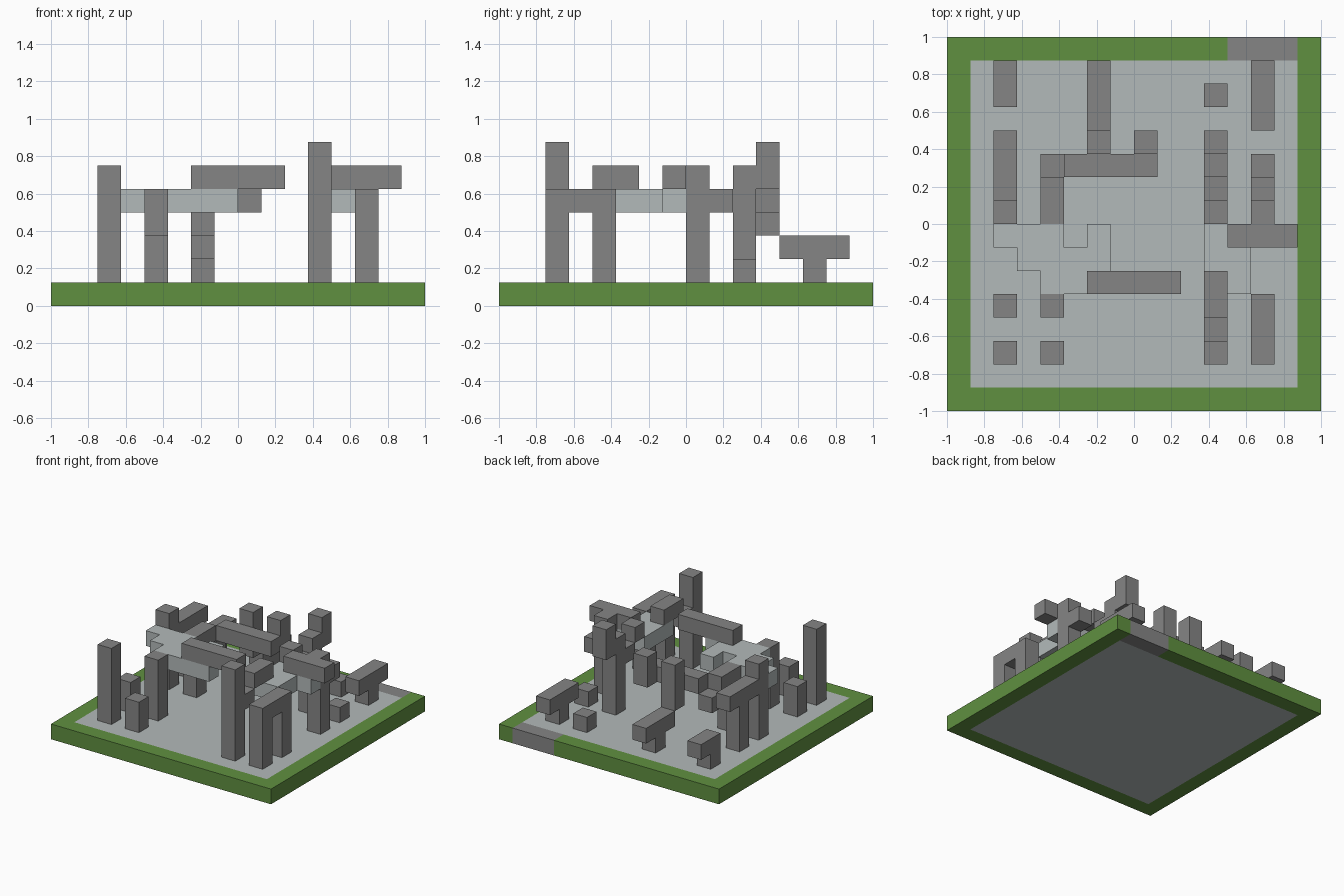
import bpy, bmesh
from mathutils import Matrix, Vector

if "Cube" in bpy.data.objects:
    bpy.data.objects.remove(bpy.data.objects["Cube"], do_unlink=True)

U = 0.125  # side of one block


def material(name, rgb):
    m = bpy.data.materials.new(name)
    m.use_nodes = True
    m.diffuse_color = (*rgb, 1)
    m.node_tree.nodes["Principled BSDF"].inputs["Base Color"].default_value = (*rgb, 1)
    return m


GREEN = material("grass green", (0.117, 0.279, 0.051))
LIGHT = material("pale stone", (0.45, 0.49, 0.49))
DARK = material("dark stone", (0.235, 0.235, 0.235))


def part(name, mat, *boxes):
    """Each box is (column, row, level) with a block index or an inclusive span."""
    bm = bmesh.new()
    for box in boxes:
        spans = [(s, s) if isinstance(s, int) else s for s in box]
        low = Vector([s[0] for s in spans])
        high = Vector([s[1] + 1 for s in spans])
        mid = ((low + high) / 2 - Vector((8, 8, 0))) * U
        size = (high - low) * U
        bmesh.ops.create_cube(bm, size=1, matrix=Matrix.LocRotScale(mid, None, size))
    me = bpy.data.meshes.new(name)
    bm.to_mesh(me)
    bm.free()
    me.materials.append(mat)
    ob = bpy.data.objects.new(name, me)
    bpy.context.collection.objects.link(ob)


# Ground slab, rim and gateway
part("floor", LIGHT, ((1, 14), (1, 14), 0))
part("rim", GREEN, ((0, 15), 0, 0), (0, (1, 15), 0), (15, (1, 15), 0), ((1, 11), 15, 0))
part("gateway", DARK, ((12, 14), 15, 0))

# Raised platforms
part("right_platform", LIGHT, ((2, 4), 7, 4), (6, 7, 4), ((3, 6), 6, 4), ((4, 7), 5, 4))
part("left_platform", LIGHT, (11, (5, 7), 4), (12, (5, 7), 4), (13, 7, 4))

# Free-standing pillars: column, row, top level
for n, (i, j, top) in enumerate([(2, 2, 5), (2, 4, 2), (4, 2, 2), (4, 4, 4), (11, 13, 1), (13, 10, 1)]):
    part(f"pillar_{n + 1}", DARK, (i, j, (1, top)))

# Low T-shaped posts along the back
part("right_back_post", DARK, (2, 13, 1), (2, (13, 14), 2))
for name, i in (("middle", 6), ("left", 13)):
    part(name + "_back_post", DARK, (i, 13, 1), (i, (12, 14), 2))

# Outer right frame
part("right_frame", DARK, (2, 8, (1, 5)), (2, (9, 11), 4), (2, 10, (1, 3)))

# Central beams and their hanging blocks
part("beam_support", DARK, (4, 8, (1, 3)), (4, (8, 9), 4), (4, 10, 3))
part("rear_beam", DARK, ((5, 8), 10, 4))
part("hanging_blocks", DARK, (6, 11, (3, 5)), (8, 11, (4, 5)))
part("front_beam", DARK, ((6, 9), 5, 5))

# Left side towers and stepping blocks
part("front_tower", DARK, (11, 2, (1, 6)), (11, 3, 4), (11, (4, 5), 5))
part("back_tower", DARK, (11, 10, (1, 5)), (11, 11, (5, 6)), (11, 9, 4), (11, 8, 5))

# Outer left arch and crossbar post
part("left_arch", DARK, (13, 2, (1, 4)), (13, 4, (1, 4)), (13, 3, 4))
part("left_post", DARK, (13, 8, (1, 5)), (13, 9, 4))
part("left_crossbar", DARK, ((12, 14), 7, 5))
